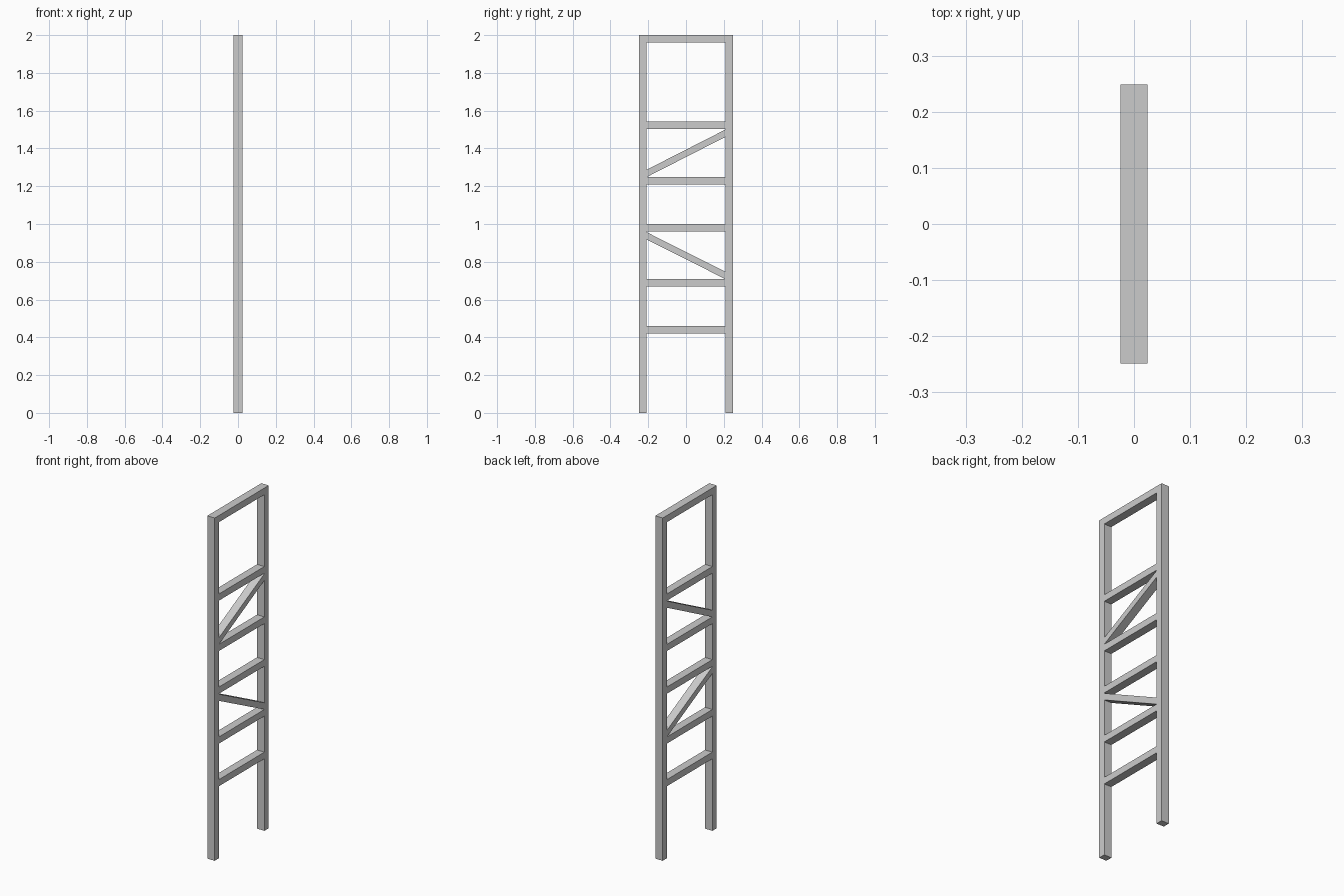
import bpy

if "Cube" in bpy.data.objects:
    bpy.data.objects.remove(bpy.data.objects["Cube"])

HALF_X = 0.024    # half depth of every bar
OUT, INN = 0.249, 0.209   # outer and inner faces of the posts
T = 0.039         # bar thickness


def bar(name, profile):
    """Extrude a closed (y, z) profile along x."""
    n = len(profile)
    verts = [(x, y, z) for x in (-HALF_X, HALF_X) for y, z in profile]
    faces = [tuple(reversed(range(n))), tuple(range(n, 2 * n))]
    faces += [(i, (i + 1) % n, n + (i + 1) % n, n + i) for i in range(n)]
    mesh = bpy.data.meshes.new(name)
    mesh.from_pydata(verts, [], faces)
    obj = bpy.data.objects.new(name, mesh)
    bpy.context.collection.objects.link(obj)
    return obj


def sloped(name, z_left, z_right):
    """Bar between the posts, given its lower edge height at each end."""
    return bar(name, [(-INN, z_left), (INN, z_right),
                      (INN, z_right + T), (-INN, z_left + T)])


# Upright posts
bar("left_post", [(-OUT, 0), (-INN, 0), (-INN, 2), (-OUT, 2)])
bar("right_post", [(INN, 0), (OUT, 0), (OUT, 2), (INN, 2)])

# Horizontal rungs and top rail
for i, z in enumerate((0.42, 0.669, 0.96, 1.209, 1.503)):
    sloped(f"rung_{i + 1}", z, z)
sloped("top_rail", 2 - T, 2 - T)

# Diagonal braces, sloping opposite ways
sloped("lower_brace", 0.96 - T - 0.003, 0.669 + T)
sloped("upper_brace", 1.209 + T, 1.503 - T - 0.003)
